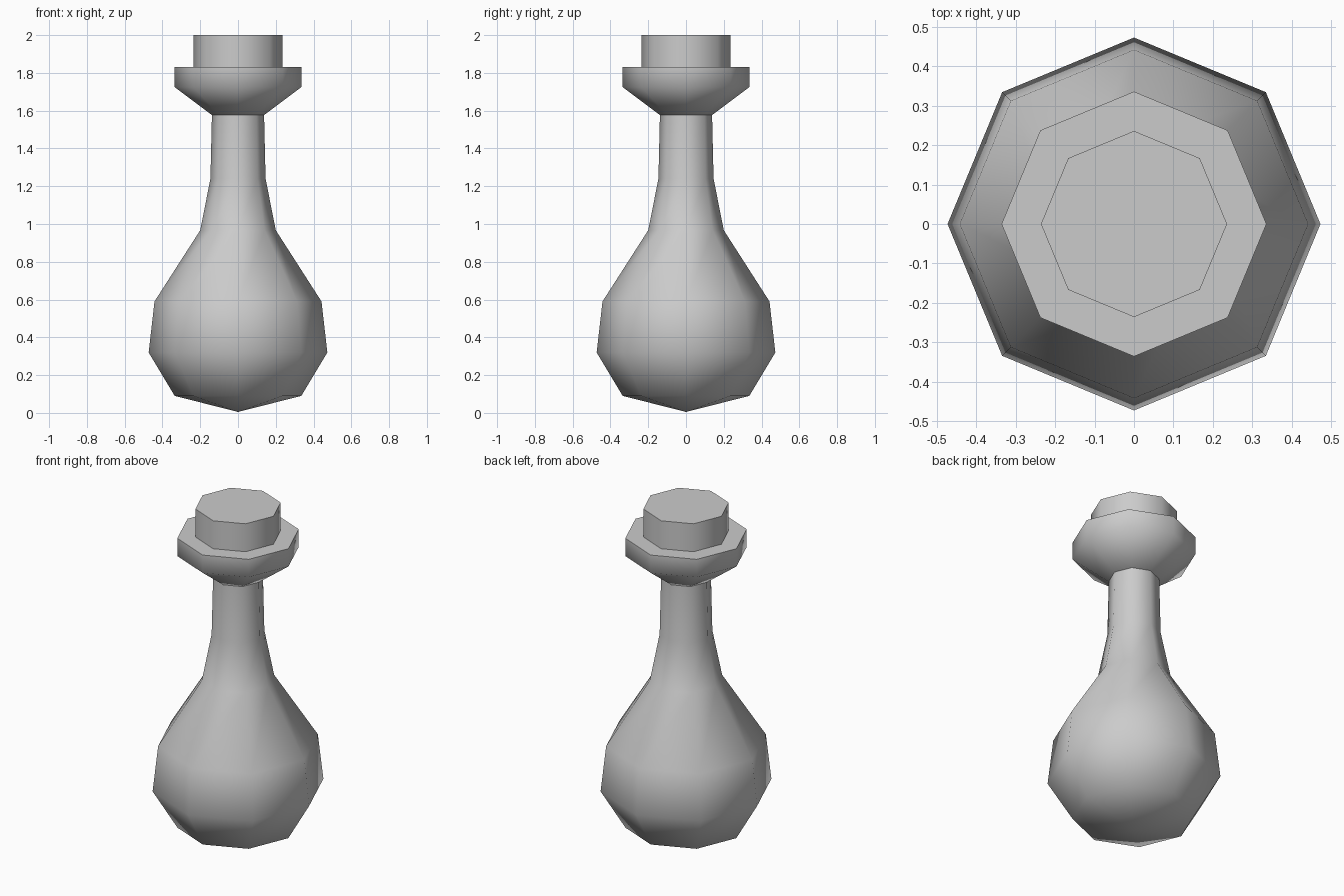
import bpy, bmesh, math

if "Cube" in bpy.data.objects:
    bpy.data.objects.remove(bpy.data.objects["Cube"])

glass = bpy.data.materials.new("pale_grey")
glass.diffuse_color = (0.6, 0.6, 0.6, 1)
glass.use_nodes = True
glass.node_tree.nodes["Principled BSDF"].inputs["Base Color"].default_value = glass.diffuse_color
SIDES = 8


def lathe(name, profile):
    """Spin a (radius, z) profile into an eight-sided closed solid."""
    bm = bmesh.new()
    rings = []
    for r, z in profile:
        if r == 0:
            rings.append([bm.verts.new((0, 0, z))] * SIDES)
        else:
            angles = [math.tau * i / SIDES for i in range(SIDES)]
            rings.append([bm.verts.new((r * math.cos(a), r * math.sin(a), z)) for a in angles])
    for low, high in zip(rings, rings[1:]):
        for i in range(SIDES):
            j = (i + 1) % SIDES
            corners = dict.fromkeys((low[i], low[j], high[j], high[i]))
            bm.faces.new(list(corners))
    # flat caps on open ends
    for ring in (rings[0], rings[-1]):
        if len(set(ring)) == SIDES:
            bm.faces.new(ring)
    bmesh.ops.recalc_face_normals(bm, faces=bm.faces)
    mesh = bpy.data.meshes.new(name)
    bm.to_mesh(mesh)
    bm.free()
    mesh.materials.append(glass)
    obj = bpy.data.objects.new(name, mesh)
    bpy.context.collection.objects.link(obj)
    bpy.ops.object.select_all(action='DESELECT')
    obj.select_set(True)
    bpy.context.view_layer.objects.active = obj
    bpy.ops.object.shade_smooth_by_angle(angle=math.radians(60))
    return obj


# round flask with a pointed base and a narrow neck
lathe("flask_body", [(0, 0.005), (0.335, 0.09), (0.473, 0.32), (0.442, 0.59),
                     (0.2, 0.967), (0.146, 1.24), (0.138, 1.58)])
# flared lip around the mouth
lathe("flask_lip", [(0.14, 1.578), (0.336, 1.725), (0.336, 1.832)])
# stopper in the mouth
lathe("stopper", [(0.236, 1.832), (0.236, 2.0)])
